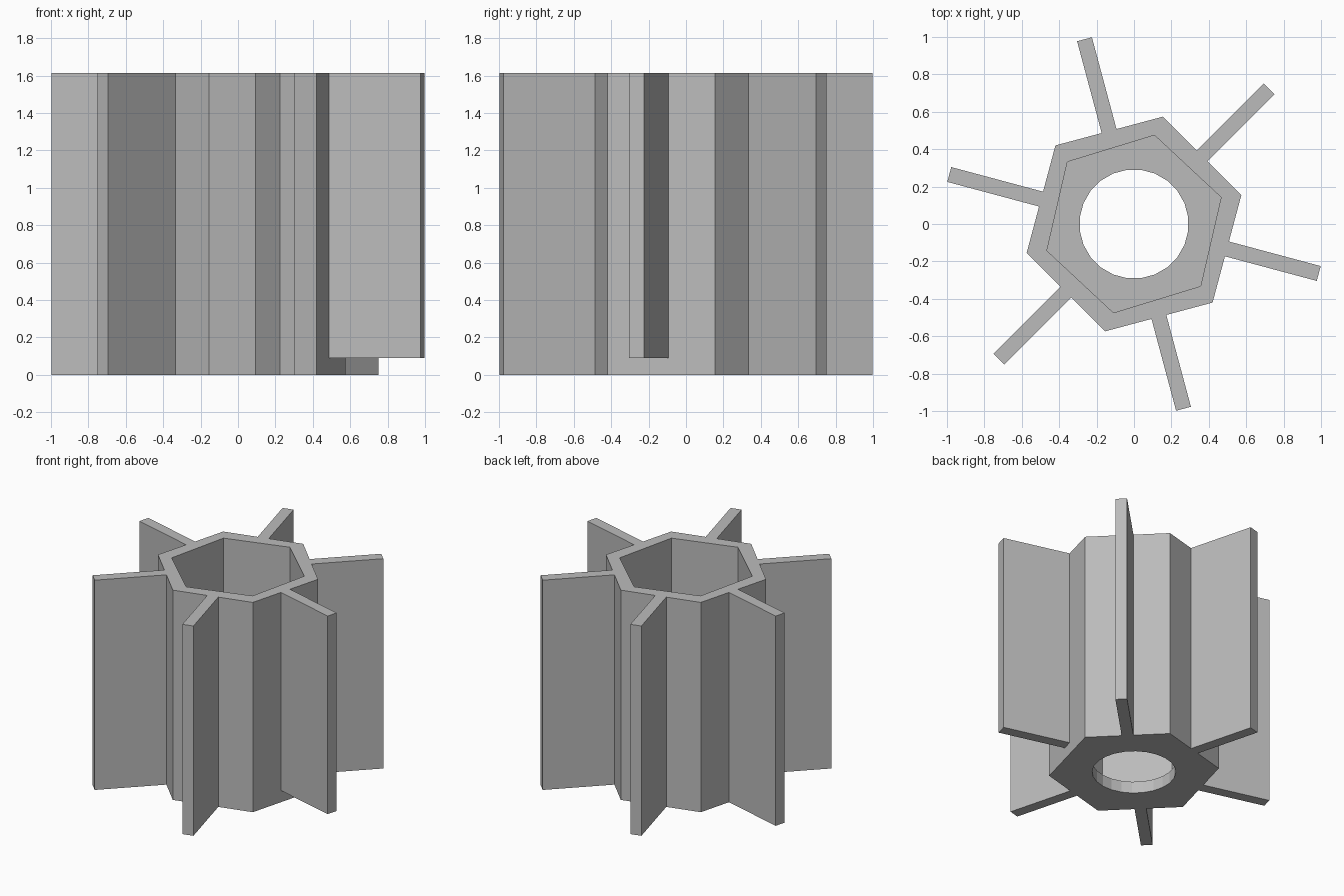
import bpy
import bmesh
from math import cos, sin, radians
from mathutils import Vector

if "Cube" in bpy.data.objects:
    bpy.data.objects.remove(bpy.data.objects["Cube"])

HEIGHT = 1.615
FLOOR = 0.09
HUB_RADIUS = 0.594
FIN_REACH = 1.0225
FIN_HALF = 0.041
SHORT_FIN = radians(-15)

grey = bpy.data.materials.new("plain_grey")
grey.use_nodes = True
colour = (0.5, 0.5, 0.5, 1)
grey.diffuse_color = colour
grey.node_tree.nodes["Principled BSDF"].inputs["Base Color"].default_value = colour


def polar(radius, angle, side=0.0):
    """Point at a distance along a direction, shifted sideways."""
    return Vector((radius * cos(angle) - side * sin(angle),
                   radius * sin(angle) + side * cos(angle), 0))


def ring(radius, sides, start):
    return [polar(radius, radians(start + i * 360 / sides)) for i in range(sides)]


def prism(name, outline, bottom, top):
    bm = bmesh.new()
    face = bm.faces.new([bm.verts.new((p.x, p.y, bottom)) for p in outline])
    extruded = bmesh.ops.extrude_face_region(bm, geom=[face])["geom"]
    verts = [v for v in extruded if isinstance(v, bmesh.types.BMVert)]
    bmesh.ops.translate(bm, verts=verts, vec=(0, 0, top - bottom))
    bmesh.ops.recalc_face_normals(bm, faces=bm.faces)
    mesh = bpy.data.meshes.new(name)
    bm.to_mesh(mesh)
    bm.free()
    mesh.materials.append(grey)
    obj = bpy.data.objects.new(name, mesh)
    bpy.context.collection.objects.link(obj)
    return obj


def cut(target, cutter):
    cutter.hide_render = True
    mod = target.modifiers.new(cutter.name, "BOOLEAN")
    mod.operation = "DIFFERENCE"
    mod.solver = "EXACT"
    mod.object = cutter
    bpy.context.view_layer.objects.active = target
    bpy.ops.object.modifier_apply(modifier=mod.name)
    bpy.data.objects.remove(cutter)


# Hexagonal hub with a straight fin in the middle of each side
apothem = HUB_RADIUS * cos(radians(30))
outline = []
for i in range(6):
    corner = radians(15 + 60 * i)
    fin = corner + radians(30)
    outline += [polar(HUB_RADIUS, corner),
                polar(apothem, fin, -FIN_HALF), polar(FIN_REACH, fin, -FIN_HALF),
                polar(FIN_REACH, fin, FIN_HALF), polar(apothem, fin, FIN_HALF)]
body = prism("finned_hub", outline, 0, HEIGHT)

# Hexagonal socket open at the top, and round hole through the floor
cut(body, prism("socket_cutter", ring(0.487, 6, 17), FLOOR, HEIGHT + 0.1))
cut(body, prism("hole_cutter", ring(0.292, 24, 7.5), -0.1, FLOOR + 0.1))

# One fin stops short of the base
trim = [polar(r, SHORT_FIN, s) for r, s in
        ((apothem, -0.1), (1.2, -0.1), (1.2, 0.1), (apothem, 0.1))]
cut(body, prism("fin_trim_cutter", trim, -0.1, FLOOR))
